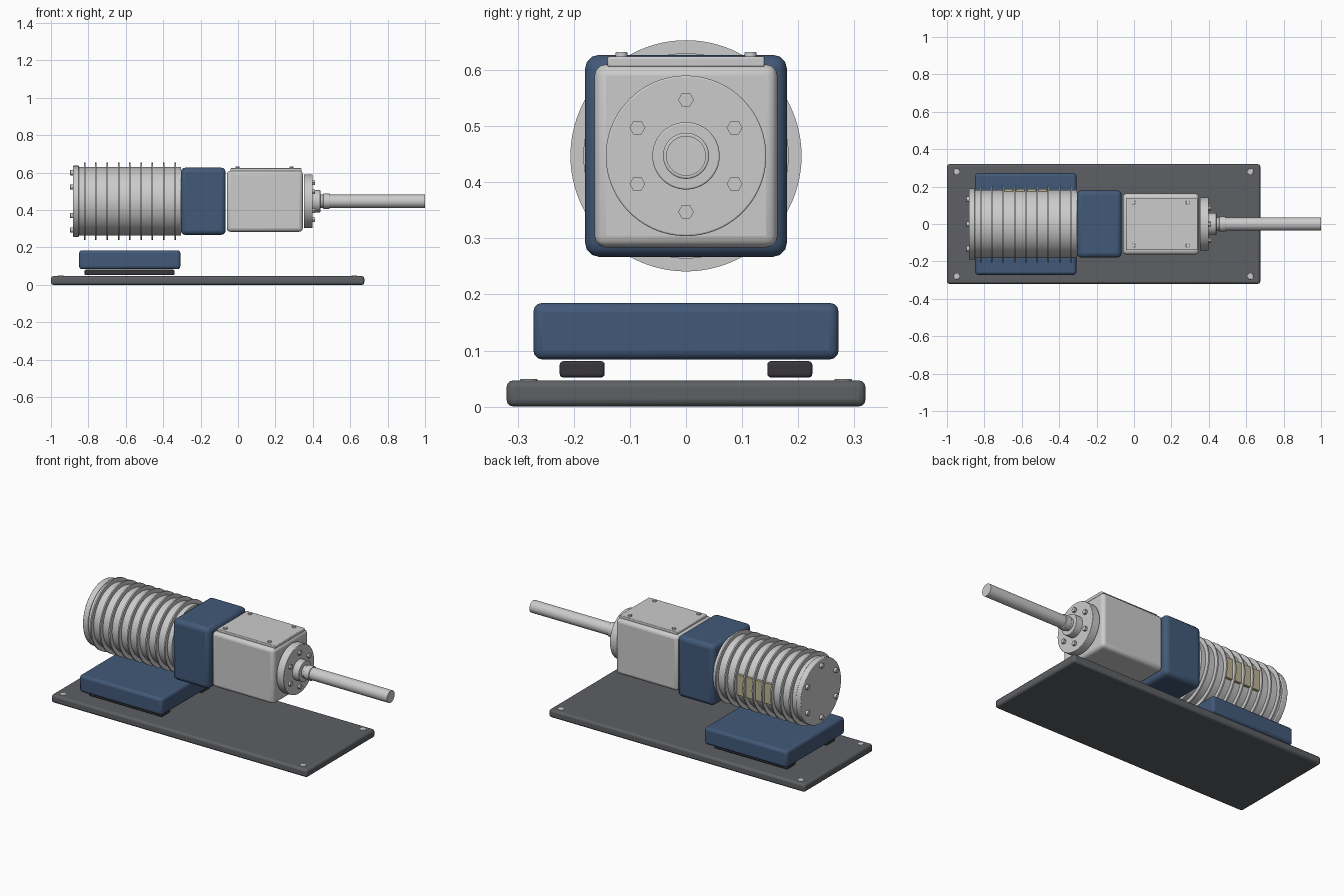
import bpy
from math import pi, sin, cos, radians

if "Cube" in bpy.data.objects:
    bpy.data.objects.remove(bpy.data.objects["Cube"])

AXIS_Z = 0.447  # height of the motor axis


def material(name, rgb):
    m = bpy.data.materials.new(name)
    m.diffuse_color = (*rgb, 1)
    m.use_nodes = True
    m.node_tree.nodes["Principled BSDF"].inputs["Base Color"].default_value = m.diffuse_color
    return m


BLUE = material("blue_paint", (0.055, 0.10, 0.19))
RUBBER = material("dark_rubber", (0.04, 0.037, 0.045))
DARK = material("dark_steel", (0.11, 0.115, 0.125))
COIL = material("pale_yellow", (0.5, 0.46, 0.28))


def finish(ob, name, bevel, mat):
    ob.name = name
    if bevel:
        b = ob.modifiers.new("bevel", 'BEVEL')
        b.width = bevel
        b.segments = 3
        b.limit_method = 'ANGLE'
        b.angle_limit = radians(50)
    if mat:
        ob.data.materials.append(mat)
    bpy.ops.object.shade_smooth_by_angle(angle=radians(35))
    return ob


def box(name, x, y, z, bevel=0.0, mat=None):
    """Box from (min, max) pairs."""
    bpy.ops.mesh.primitive_cube_add(size=1, location=[sum(p) / 2 for p in (x, y, z)])
    ob = bpy.context.object
    ob.scale = [p[1] - p[0] for p in (x, y, z)]
    bpy.ops.object.transform_apply(location=False, rotation=False, scale=True)
    return finish(ob, name, bevel, mat)


def rod_x(name, x0, x1, r, y=0, z=AXIS_Z, sides=64, bevel=0.0, mat=None):
    """Cylinder lying along x."""
    bpy.ops.mesh.primitive_cylinder_add(vertices=sides, radius=r, depth=x1 - x0,
                                        location=((x0 + x1) / 2, y, z), rotation=(0, pi / 2, 0))
    return finish(bpy.context.object, name, bevel, mat)


def screw_z(name, x, y, z0, z1, r):
    bpy.ops.mesh.primitive_cylinder_add(vertices=20, radius=r, depth=z1 - z0,
                                        location=(x, y, (z0 + z1) / 2))
    return finish(bpy.context.object, name, 0.002, None)


# Base plate with corner screws
box("base_plate", (-1, 0.675), (-0.32, 0.32), (0, 0.047), 0.013, DARK)
for x in (-0.948, 0.622):
    for y in (-0.28, 0.28):
        screw_z("base_screw", x, y, 0.03, 0.049, 0.016)

# Rubber pads and mounting block
for s in (-1, 1):
    box("rubber_pad", (-0.82, -0.34), sorted((s * 0.145, s * 0.225)), (0.052, 0.081), 0.006, RUBBER)
box("mounting_block", (-0.85, -0.308), (-0.272, 0.272), (0.084, 0.185), 0.016, BLUE)

# Finned motor
rod_x("motor_body", -0.86, -0.305, 0.183, sides=96)
for i in range(9):
    x = -0.82 + i * 0.0604
    rod_x("cooling_fin", x - 0.004, x + 0.004, 0.206, sides=96)
rod_x("motor_end_cap", -0.883, -0.85, 0.19, sides=96, bevel=0.004)
for i in range(6):
    a = pi / 2 + i * pi / 3
    rod_x("end_cap_bolt", -0.898, -0.88, 0.014, 0.153 * cos(a), AXIS_Z + 0.153 * sin(a), 16, 0.003)

# Winding windows between the fins, on the back side
for i in range(4):
    x = -0.669 + i * 0.0604
    box("winding_window", (x - 0.023, x + 0.023), (0.165, 0.188),
        (AXIS_Z - 0.06, AXIS_Z + 0.06), 0, COIL)

# Coupling housing and gearbox
box("coupling_housing", (-0.306, -0.066), (-0.18, 0.18), (0.267, 0.627), 0.025, BLUE)
box("gearbox", (-0.06, 0.347), (-0.163, 0.163), (0.284, 0.61), 0.02)
box("gearbox_cover", (-0.04, 0.34), (-0.14, 0.14), (0.605, 0.624), 0.004)
for x in (-0.003, 0.287):
    for y in (-0.115, 0.115):
        screw_z("cover_screw", x, y, 0.615, 0.632, 0.011)

# Output flange with hex bolts
rod_x("output_flange", 0.352, 0.399, 0.143, sides=96, bevel=0.003)
for i in range(6):
    a = pi / 2 + i * pi / 3
    rod_x("flange_bolt", 0.395, 0.412, 0.014, 0.1 * cos(a), AXIS_Z + 0.1 * sin(a), 6)

# Hub, collar and shaft
rod_x("output_hub", 0.395, 0.44, 0.06, bevel=0.003)
rod_x("shaft_collar", 0.455, 0.49, 0.041, bevel=0.003)
rod_x("output_shaft", 0.40, 1.0, 0.0355)
